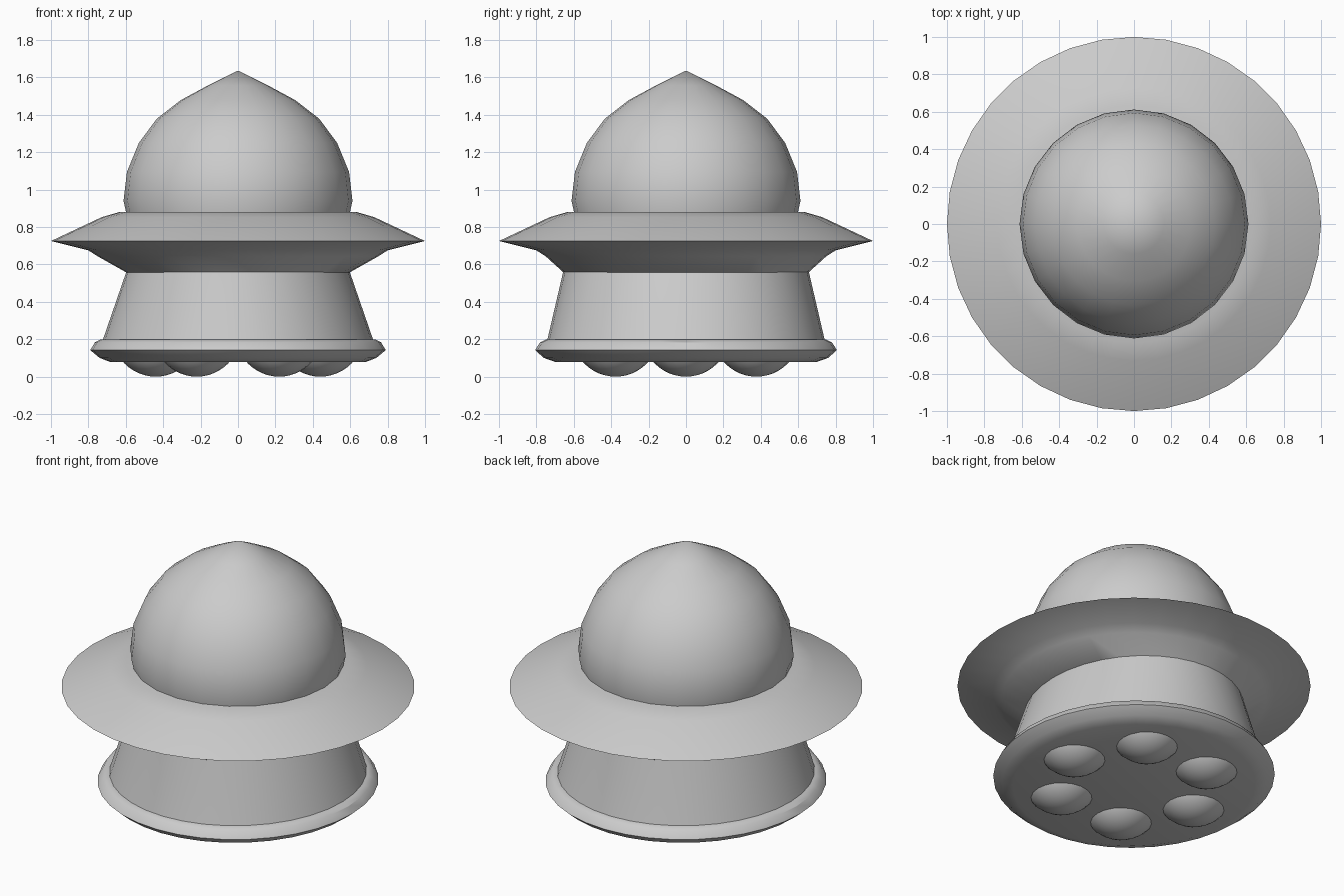
import bpy, bmesh
from math import sin, cos, pi, radians

if "Cube" in bpy.data.objects:
    bpy.data.objects.remove(bpy.data.objects["Cube"])


def lathe(name, profile, sides):
    """Spin (x radius, y radius, z) points around z; zero radius makes a pole."""
    bm = bmesh.new()
    rings = []
    for rx, ry, z in profile:
        if rx == 0:
            rings.append([bm.verts.new((0, 0, z))] * sides)
        else:
            rings.append([bm.verts.new((rx * cos(2 * pi * i / sides),
                                        ry * sin(2 * pi * i / sides), z))
                          for i in range(sides)])
    for a, b in zip(rings, rings[1:]):
        for i in range(sides):
            j = (i + 1) % sides
            quad = list(dict.fromkeys((a[i], a[j], b[j], b[i])))
            bm.faces.new(quad)
    bmesh.ops.recalc_face_normals(bm, faces=bm.faces)
    return finish(name, bm)


def finish(name, bm):
    mesh = bpy.data.meshes.new(name)
    bm.to_mesh(mesh)
    bm.free()
    obj = bpy.data.objects.new(name, mesh)
    bpy.context.collection.objects.link(obj)
    bpy.ops.object.select_all(action='DESELECT')
    obj.select_set(True)
    bpy.context.view_layer.objects.active = obj
    bpy.ops.object.shade_smooth_by_angle(angle=radians(32))
    return obj


def circular(points):
    return [(r, r, z) for r, z in points]


# Pointed dome
lathe("dome", circular([(0, 0.84), (0.59, 0.84), (0.612, 0.94), (0.594, 1.094),
                        (0.53, 1.25), (0.433, 1.38), (0.305, 1.479),
                        (0.16, 1.557), (0, 1.636)]), 24)

# Wide saucer brim, narrowing to the slightly oval neck underneath
lathe("brim", circular([(0, 0.88), (0.635, 0.88), (0.73, 0.852), (1.0, 0.725),
                        (0.80, 0.675), (0.75, 0.643)])
      + [(0.597, 0.655, 0.557), (0, 0, 0.557)], 36)

# Flared oval body
lathe("body", [(0, 0, 0.60), (0.58, 0.65, 0.60), (0.599, 0.658, 0.555),
               (0.725, 0.743, 0.19), (0, 0, 0.19)], 36)

# Base plate with a rounded lip
lathe("base_plate", [(0, 0, 0.198), (0.735, 0.75, 0.198), (0.765, 0.78, 0.183),
                     (0.79, 0.807, 0.142), (0.74, 0.76, 0.10),
                     (0.68, 0.695, 0.077), (0, 0, 0.077)], 36)

# Ring of six shallow round bumps underneath
for k in range(6):
    bm = bmesh.new()
    bmesh.ops.create_uvsphere(bm, u_segments=20, v_segments=24, radius=0.234)
    bmesh.ops.bisect_plane(bm, geom=bm.verts[:] + bm.edges[:] + bm.faces[:],
                           plane_co=(0, 0, -0.14), plane_no=(0, 0, 1),
                           clear_outer=True)
    bump = finish(f"thruster_bump_{k + 1}", bm)
    a = k * pi / 3
    bump.location = (0.44 * cos(a), 0.435 * sin(a), 0.234)
